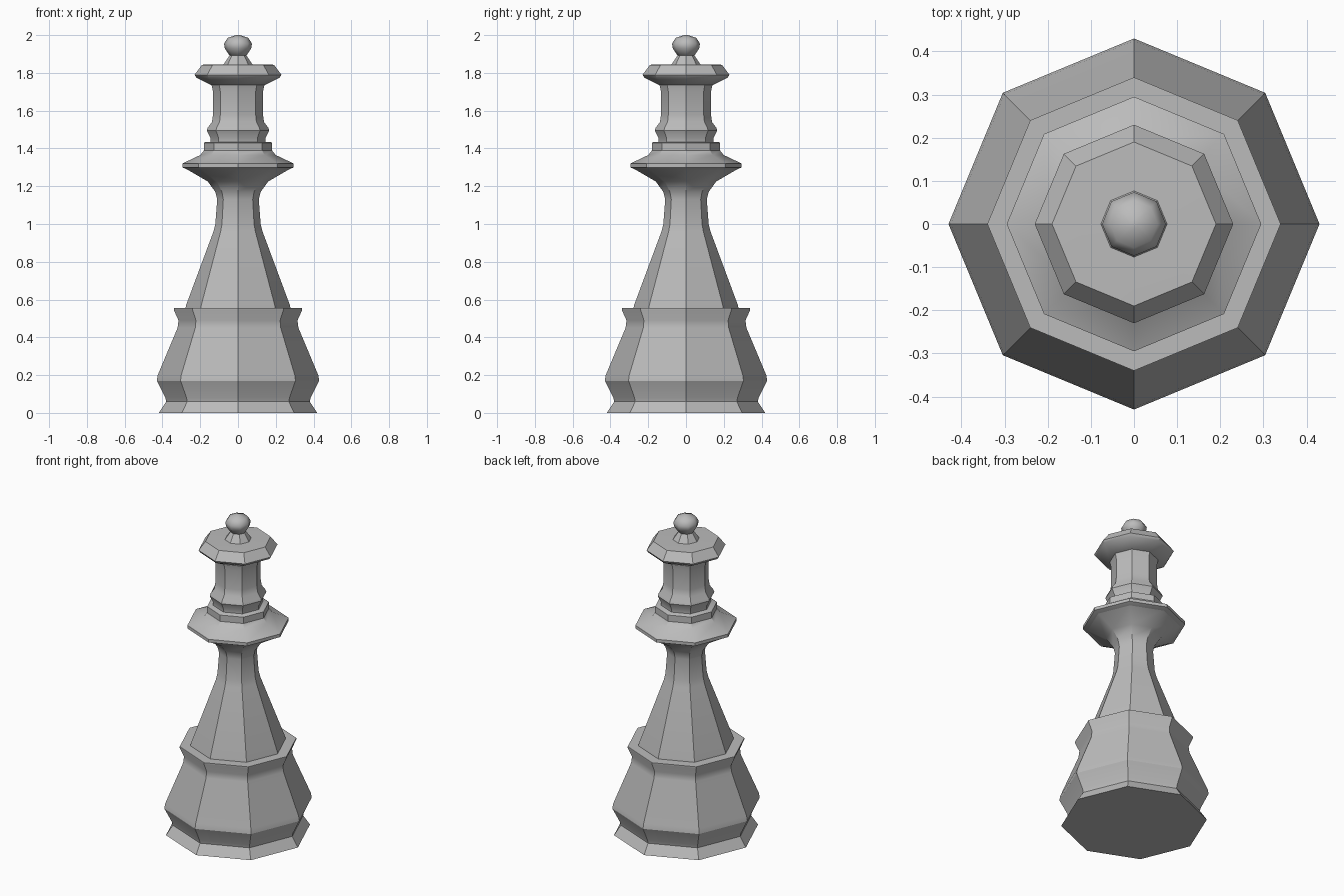
import bpy, bmesh, math

if "Cube" in bpy.data.objects:
    bpy.data.objects.remove(bpy.data.objects["Cube"], do_unlink=True)

SIDES = 8

grey = bpy.data.materials.new("plain grey")
grey.use_nodes = True
GREY = (0.5, 0.5, 0.5, 1)
grey.diffuse_color = GREY
grey.node_tree.nodes["Principled BSDF"].inputs["Base Color"].default_value = GREY


def turned(name, profile, smooth_angle=30):
    """Turn a (radius, height) profile around z, closing both ends."""
    bm = bmesh.new()
    rings = []
    for r, z in profile:
        angles = [2 * math.pi * i / SIDES for i in range(SIDES)]
        rings.append([bm.verts.new((r * math.cos(a), r * math.sin(a), z)) for a in angles])
    for low, high in zip(rings, rings[1:]):
        for i in range(SIDES):
            j = (i + 1) % SIDES
            bm.faces.new((low[i], low[j], high[j], high[i]))
    bm.faces.new(rings[0][::-1])
    bm.faces.new(rings[-1])
    bmesh.ops.recalc_face_normals(bm, faces=bm.faces)
    mesh = bpy.data.meshes.new(name)
    bm.to_mesh(mesh)
    bm.free()
    mesh.materials.append(grey)
    obj = bpy.data.objects.new(name, mesh)
    bpy.context.collection.objects.link(obj)
    bpy.ops.object.select_all(action="DESELECT")
    obj.select_set(True)
    bpy.context.view_layer.objects.active = obj
    bpy.ops.object.shade_smooth_by_angle(angle=math.radians(smooth_angle))
    return obj


# Bulging foot with a flared rim
turned("base", [(0.42, 0), (0.41, 0.015), (0.38, 0.06), (0.385, 0.08), (0.43, 0.17),
                (0.425, 0.2), (0.32, 0.45), (0.315, 0.49), (0.34, 0.545), (0.34, 0.555),
                (0.29, 0.555)])

# Tapering body that flares out under the collar
turned("stem", [(0.28, 0.54), (0.275, 0.57), (0.13, 0.96), (0.12, 1.0), (0.11, 1.13),
                (0.12, 1.17), (0.16, 1.225), (0.28, 1.295)])

# Wide disc collar with a short step on top
turned("collar", [(0.25, 1.28), (0.295, 1.3), (0.295, 1.32), (0.2, 1.365), (0.18, 1.39),
                  (0.18, 1.43), (0.17, 1.435)])

# Neck with a ring at its foot
turned("neck", [(0.145, 1.43), (0.145, 1.455), (0.165, 1.495), (0.16, 1.51), (0.138, 1.54),
                (0.132, 1.58), (0.132, 1.7), (0.14, 1.735), (0.18, 1.765)])

# Flared crown
turned("crown", [(0.14, 1.735), (0.22, 1.775), (0.23, 1.79), (0.19, 1.843), (0.08, 1.845)])

# Finial: small cone and ball
turned("finial_cone", [(0.08, 1.84), (0.04, 1.9)])
turned("finial_ball", [(0.042, 1.888), (0.07, 1.93), (0.074, 1.955), (0.055, 1.985),
                       (0.01, 2.0)], 60)
